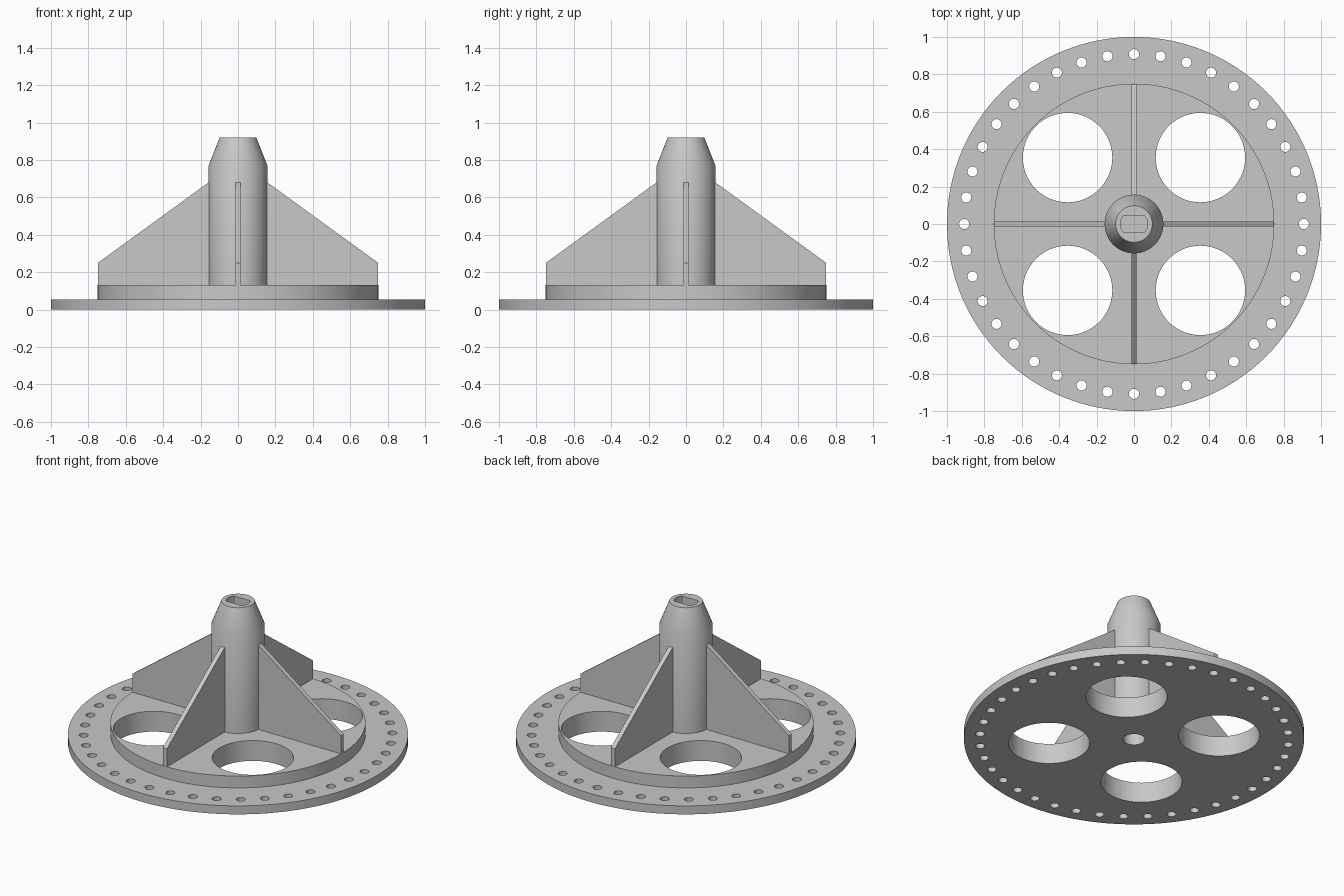
import bpy, bmesh, math
from mathutils import Matrix, Vector

if "Cube" in bpy.data.objects:
    bpy.data.objects.remove(bpy.data.objects["Cube"])

grey = bpy.data.materials.new("plain grey")
grey.diffuse_color = (0.58, 0.58, 0.58, 1)
grey.use_nodes = True
grey.node_tree.nodes["Principled BSDF"].inputs["Base Color"].default_value = grey.diffuse_color


def make_object(name, bm):
    bmesh.ops.recalc_face_normals(bm, faces=bm.faces)
    mesh = bpy.data.meshes.new(name)
    bm.to_mesh(mesh)
    bm.free()
    mesh.materials.append(grey)
    ob = bpy.data.objects.new(name, mesh)
    bpy.context.collection.objects.link(ob)
    return ob


def prism(bm, points, depth):
    """Extrude a closed outline of 3D points along a vector."""
    face = bm.faces.new([bm.verts.new(p) for p in points])
    ext = bmesh.ops.extrude_face_region(bm, geom=[face])
    verts = [g for g in ext["geom"] if isinstance(g, bmesh.types.BMVert)]
    bmesh.ops.translate(bm, verts=verts, vec=depth)


def drill(bm, x, y, r, z0, z1, n):
    ring = [(x + r * math.cos(2 * math.pi * i / n),
             y + r * math.sin(2 * math.pi * i / n), z0) for i in range(n)]
    prism(bm, ring, Vector((0, 0, z1 - z0)))


# Flange, raised plate and tapered hub, turned from one profile
profile = [(0, 0), (1, 0), (1, 0.055), (0.75, 0.055), (0.75, 0.132),
           (0.157, 0.132), (0.157, 0.77), (0.098, 0.92), (0, 0.92)]
bm = bmesh.new()
vs = [bm.verts.new((r, 0, z)) for r, z in profile]
es = [bm.edges.new(p) for p in zip(vs, vs[1:])]
bmesh.ops.spin(bm, geom=vs + es, cent=(0, 0, 0), axis=(0, 0, 1),
               angle=2 * math.pi, steps=128)
bmesh.ops.remove_doubles(bm, verts=bm.verts, dist=1e-4)
body = make_object("flanged_hub", bm)

# Cutters: rim holes, lightening holes, bottom bore, double-D shaft socket
bm = bmesh.new()
for i in range(40):
    a = math.radians(9 * i)
    drill(bm, 0.908 * math.cos(a), 0.908 * math.sin(a), 0.027, -0.1, 0.1, 24)
for sx in (-1, 1):
    for sy in (-1, 1):
        drill(bm, 0.355 * sx, 0.355 * sy, 0.239, -0.1, 0.3, 72)
drill(bm, 0, 0, 0.064, -0.1, 0.4, 32)
half = math.asin(0.042 / 0.072)
arc = [half * (i / 4 - 1) for i in range(9)]
outline = [(0.072 * math.cos(a + t), 0.072 * math.sin(a + t), 0.62)
           for t in (0, math.pi) for a in arc]
prism(bm, outline, Vector((0, 0, 0.5)))
cutter = make_object("hole_cutter", bm)
cutter.hide_render = True

mod = body.modifiers.new("holes", 'BOOLEAN')
mod.operation = 'DIFFERENCE'
mod.solver = 'EXACT'
mod.object = cutter
bpy.context.view_layer.objects.active = body
body.select_set(True)
bpy.ops.object.modifier_apply(modifier=mod.name)
bpy.data.objects.remove(cutter)
bpy.ops.object.shade_smooth_by_angle(angle=math.radians(25))

# Four sloped ribs bracing the hub
for i in range(4):
    bm = bmesh.new()
    side = [(0.14, 0.125), (0.749, 0.125), (0.749, 0.25), (0.157, 0.68), (0.14, 0.68)]
    prism(bm, [(r, -0.0145, z) for r, z in side], Vector((0, 0.029, 0)))
    bm.transform(Matrix.Rotation(i * math.pi / 2, 4, 'Z'))
    make_object("rib_%d" % (i + 1), bm)
